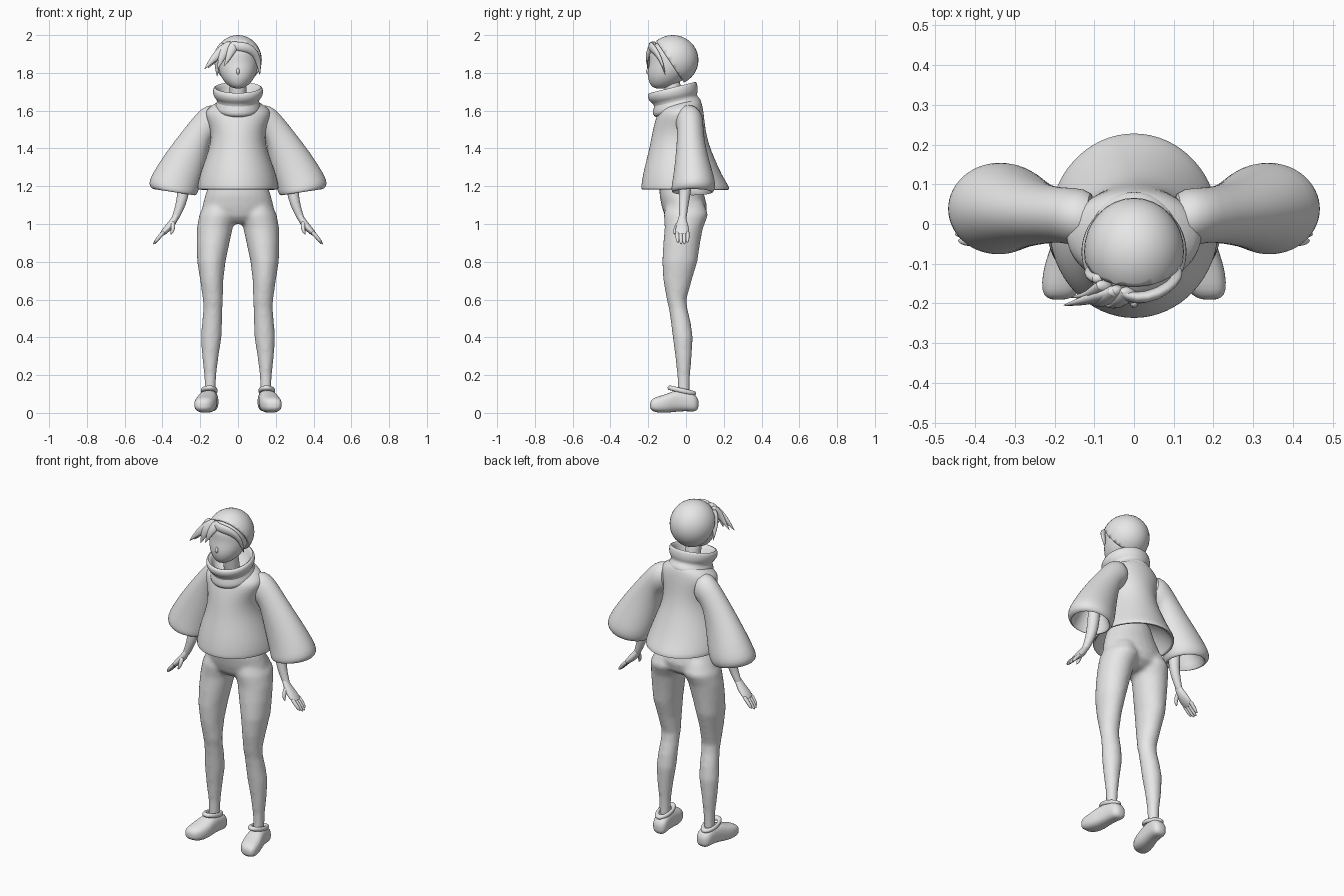
import bpy, bmesh, math
from mathutils import Vector as V

grey = bpy.data.materials.new("plain grey")
grey.diffuse_color = (0.8, 0.8, 0.8, 1)


def finish(ob, sub=1, angle=60):
    """Give the part its material, smoothing and subdivision."""
    ob.data.materials.clear()
    ob.data.materials.append(grey)
    if sub:
        ob.modifiers.new("subdivision", 'SUBSURF').levels = sub
        ob.modifiers["subdivision"].render_levels = sub
    bpy.ops.object.select_all(action='DESELECT')
    ob.select_set(True)
    bpy.context.view_layer.objects.active = ob
    bpy.ops.object.shade_smooth_by_angle(angle=math.radians(angle))
    return ob


def loft(name, rings, n=24, power=2.0, sub=1):
    """Skin a row of closed cross-sections given as (centre, half axis, half axis)."""
    bm = bmesh.new()
    rows = []
    for c, a, b in rings:
        row = []
        for i in range(n):
            t = 2 * math.pi * i / n
            u, w = math.cos(t), math.sin(t)
            u = math.copysign(abs(u) ** (2 / power), u)
            w = math.copysign(abs(w) ** (2 / power), w)
            row.append(bm.verts.new(V(c) + V(a) * u + V(b) * w))
        rows.append(row)
    for p, q in zip(rows, rows[1:]):
        for i in range(n):
            j = (i + 1) % n
            bm.faces.new((p[i], p[j], q[j], q[i]))
    for row in (rows[0], rows[-1]):
        mid = bm.verts.new(sum((v.co for v in row), V()) / n)
        for i in range(n):
            bm.faces.new((row[i], row[(i + 1) % n], mid))
    bmesh.ops.recalc_face_normals(bm, faces=bm.faces)
    me = bpy.data.meshes.new(name)
    bm.to_mesh(me)
    bm.free()
    ob = bpy.data.objects.new(name, me)
    bpy.context.collection.objects.link(ob)
    return finish(ob, sub)


def hoop(rx, yf, zf, yb, zb):
    """Ring round the body, from a front and a back point."""
    return (0, (yf + yb) / 2, (zf + zb) / 2), (rx, 0, 0), (0, (yb - yf) / 2, (zb - zf) / 2)


def cuff(s, xi, zi, xo, zo, y0, y1):
    """Ring round a limb, from an inner and an outer point."""
    return (s * (xi + xo) / 2, (y0 + y1) / 2, (zi + zo) / 2), \
        (s * (xo - xi) / 2, 0, (zo - zi) / 2), (0, (y1 - y0) / 2, 0)


def strand(name, pts, flat=1.0, n=10):
    """Tapered tube along points (x, y, z, radius)."""
    rings = []
    for i, p in enumerate(pts):
        d = (V(pts[min(i + 1, len(pts) - 1)][:3]) - V(pts[max(i - 1, 0)][:3])).normalized()
        a = d.cross(V((0, 1, 0))).normalized()
        b = d.cross(a)
        rings.append((p[:3], a * p[3], b * p[3] * flat))
    return loft(name, rings, n)


# Sweater body, from the lining over the hem up to the neck
loft("sweater", [hoop(*r) for r in (
    (.11, -.11, 1.33, .07, 1.33), (.185, -.205, 1.24, .185, 1.24),
    (.203, -.225, 1.18, .215, 1.178), (.215, -.239, 1.182, .233, 1.18),
    (.216, -.238, 1.2, .228, 1.2), (.203, -.23, 1.26, .19, 1.26),
    (.17, -.207, 1.35, .15, 1.35), (.147, -.19, 1.42, .122, 1.42),
    (.142, -.178, 1.49, .105, 1.49), (.165, -.163, 1.55, .098, 1.55),
    (.175, -.15, 1.585, .092, 1.6), (.155, -.145, 1.6, .085, 1.635),
    (.11, -.14, 1.62, .075, 1.665), (.07, -.11, 1.63, .03, 1.67))], 32)

# Folded collar
loft("collar", [hoop(*r) for r in (
    (.10, -.14, 1.56, .075, 1.63), (.122, -.17, 1.567, .083, 1.64),
    (.124, -.18, 1.59, .08, 1.66), (.108, -.165, 1.625, .06, 1.675),
    (.118, -.18, 1.64, .058, 1.69), (.132, -.2, 1.655, .065, 1.705),
    (.135, -.205, 1.685, .06, 1.745), (.122, -.192, 1.698, .05, 1.757),
    (.106, -.172, 1.685, .038, 1.74), (.095, -.155, 1.64, .025, 1.69),
    (.04, -.1, 1.62, -.02, 1.65))], 32)

# Neck and head
loft("neck", [((0, -.05 - k * .01, 1.6 + k * .06), (.045, 0, 0), (0, .045, 0)) for k in range(4)], 16)
loft("head", [hoop(rx, y0, z, y1, z) for z, rx, y0, y1 in (
    (1.718, .022, -.165, -.11), (1.73, .05, -.185, -.06), (1.76, .08, -.2, -.02),
    (1.80, .1, -.205, .02), (1.84, .107, -.197, .035), (1.87, .11, -.193, .045),
    (1.91, .106, -.197, .04), (1.95, .085, -.172, .02), (1.98, .04, -.12, -.03))])
loft("nose", [((0, -.2, 1.825), (.006, 0, 0), (0, .006, 0)),
              ((0, -.204, 1.805), (.012, 0, 0), (0, .012, 0)),
              ((0, -.2, 1.792), (.006, 0, 0), (0, .006, 0))], 8)

# Hair cap with the face side cut away
bpy.ops.mesh.primitive_uv_sphere_add(segments=32, ring_count=20, radius=1)
hair = bpy.context.object
hair.name = "hair_cap"
bm = bmesh.new()
bm.from_mesh(hair.data)
for v in bm.verts:
    v.co = V((v.co.x * .126, v.co.y * .136 - .07, v.co.z * .132 + 1.868))
bmesh.ops.bisect_plane(bm, geom=bm.verts[:] + bm.edges[:] + bm.faces[:], dist=1e-5,
                       plane_co=(0, -.075, 1.845), plane_no=(0, -1.5, -1), clear_outer=True)
bm.to_mesh(hair.data)
bm.free()
shell = hair.modifiers.new("thickness", 'SOLIDIFY')
shell.thickness = .015
finish(hair, 0)

# Fringe and side locks, points are x, y, z, radius
locks = {
    "long_spike": ((-.03, -.165, 1.95, .03), (-.085, -.18, 1.92, .03),
                   (-.13, -.195, 1.875, .02), (-.178, -.205, 1.82, .002)),
    "short_spike": ((-.07, -.15, 1.95, .03), (-.1, -.175, 1.91, .026),
                    (-.12, -.18, 1.87, .016), (-.16, -.185, 1.825, .002)),
    "left_fringe": ((-.04, -.165, 1.955, .03), (-.075, -.192, 1.915, .028),
                    (-.09, -.2, 1.87, .018), (-.108, -.2, 1.822, .002)),
    "middle_fringe": ((-.01, -.165, 1.955, .03), (-.035, -.195, 1.925, .026),
                      (-.05, -.207, 1.88, .015), (-.075, -.205, 1.835, .002)),
    "right_fringe": ((-.04, -.17, 1.95, .02), (.0, -.19, 1.94, .026),
                     (.055, -.18, 1.935, .028), (.095, -.15, 1.9, .022),
                     (.112, -.125, 1.85, .014), (.115, -.11, 1.79, .002)),
    "left_side_lock": ((-.08, -.14, 1.94, .03), (-.106, -.13, 1.89, .022),
                       (-.112, -.115, 1.84, .014), (-.11, -.1, 1.78, .002)),
}
for name, pts in locks.items():
    strand(name, pts, .6)

legs = []
for s, side in ((1, "left"), (-1, "right")):
    # Wide sleeve with a turned-in opening
    loft(side + "_sleeve", [cuff(s, *r) for r in (
        (.09, 1.48, .11, 1.635, -.06, .085), (.14, 1.45, .17, 1.628, -.055, .092),
        (.152, 1.42, .217, 1.59, -.045, .092), (.162, 1.36, .30, 1.485, -.05, .1),
        (.18, 1.28, .385, 1.375, -.058, .125), (.198, 1.21, .452, 1.27, -.07, .152),
        (.208, 1.18, .472, 1.225, -.077, .157), (.217, 1.155, .468, 1.197, -.078, .15),
        (.232, 1.148, .445, 1.178, -.068, .138), (.24, 1.165, .435, 1.2, -.06, .13),
        (.24, 1.25, .37, 1.31, -.045, .09), (.25, 1.31, .31, 1.35, -.02, .04))], 28)

    # Forearm, palm, fingers and thumb
    strand(side + "_forearm", [(s * x, y, z, r) for x, y, z, r in (
        (.285, .01, 1.33, .035), (.287, 0, 1.22, .034), (.292, -.01, 1.14, .031),
        (.312, -.014, 1.08, .024), (.33, -.016, 1.035, .02), (.345, -.018, 1.01, .016))], 1, 14)
    loft(side + "_palm", [((s * x, -.02, z), (s * t * .7, 0, t * .7), (0, w, 0)) for x, z, t, w in (
        (.322, 1.05, .016, .018), (.338, 1.02, .02, .024), (.36, .99, .021, .034),
        (.385, .965, .018, .038), (.408, .942, .012, .034))], 14)
    for k in range(4):
        y = -.046 + k * .018
        e = .008 if k in (1, 2) else 0
        strand(side + "_finger", [(s * .39, y, .96, .012), (s * .415, y, .935, .0115),
                                  (s * (.432 + e * .6), y * .95, .912 - e, .01),
                                  (s * (.441 + e), y * .9, .902 - e, .004)], 1, 8)
    strand(side + "_thumb", [(s * .345, -.035, 1.01, .014), (s * .343, -.052, .985, .013),
                             (s * .348, -.06, .96, .01), (s * .355, -.062, .945, .003)], 1, 8)

    # Leg
    legs.append(loft(side + "_leg", [cuff(s, xi, z, xo, z, y0, y1) for z, xi, xo, y0, y1 in (
        (1.12, .02, .17, -.1, .09), (1.05, .005, .205, -.118, .118),
        (.98, .028, .217, -.113, .09), (.9, .045, .219, -.12, .075),
        (.8, .066, .216, -.126, .06), (.7, .078, .2, -.12, .03),
        (.6, .08, .186, -.102, .002), (.55, .083, .184, -.09, .008),
        (.48, .084, .19, -.08, .025), (.4, .087, .196, -.07, .036),
        (.3, .103, .19, -.057, .03), (.2, .115, .179, -.046, .022),
        (.14, .118, .177, -.045, .02), (.07, .12, .175, -.045, .02))]))

    # Shoe with a soft rim round the ankle
    loft(side + "_shoe", [((s * x, y, (z0 + z1) / 2), (w, 0, 0), (0, 0, (z1 - z0) / 2))
                          for y, x, w, z0, z1 in (
        (-.19, .19, .022, .025, .055), (-.18, .187, .042, .01, .075),
        (-.15, .178, .056, 0, .088), (-.10, .168, .058, 0, .1),
        (-.06, .16, .05, .005, .122), (0, .15, .045, .01, .122),
        (.04, .146, .045, .005, .105), (.058, .145, .034, .012, .085),
        (.066, .145, .015, .03, .065))], 20, 2.6)
    bpy.ops.mesh.primitive_torus_add(major_segments=24, minor_segments=8, major_radius=.05,
                                     minor_radius=.014, location=(s * .152, -.022, .118),
                                     rotation=(math.radians(-13), 0, 0))
    rim = bpy.context.object
    rim.name = side + "_shoe_rim"
    rim.scale = (.72, 1.25, 1)
    finish(rim)

# Hips, merged with both legs into one smooth skin
hips = loft("trousers", [hoop(rx, y0, z, y1, z) for z, rx, y0, y1 in (
    (1.3, .115, -.11, .06), (1.22, .15, -.14, .075), (1.15, .175, -.14, .098),
    (1.09, .19, -.128, .112), (1.04, .175, -.112, .1), (1.01, .1, -.085, .06),
    (1.0, .04, -.05, .03))])
bpy.ops.object.select_all(action='DESELECT')
for ob in legs + [hips]:
    ob.select_set(True)
bpy.context.view_layer.objects.active = hips
bpy.ops.object.join()
hips.modifiers.clear()
skin = hips.modifiers.new("merge", 'REMESH')
skin.mode = 'VOXEL'
skin.voxel_size = .012
skin.use_smooth_shade = True
soft = hips.modifiers.new("soften", 'SMOOTH')
soft.factor = .5
soft.iterations = 4
